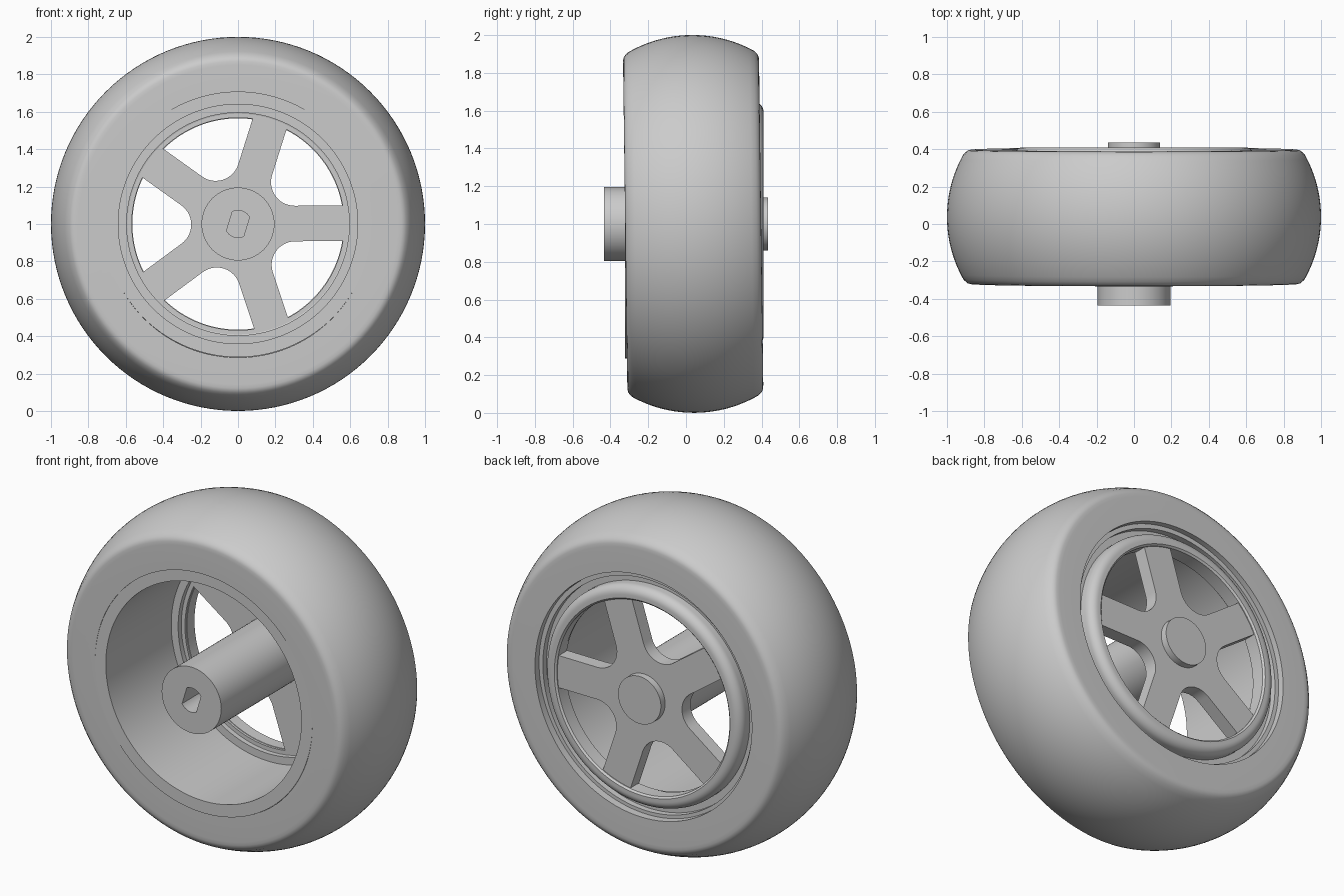
import bpy, bmesh, math
from mathutils import Matrix, Vector

if "Cube" in bpy.data.objects:
    bpy.data.objects.remove(bpy.data.objects["Cube"])

GREY = (0.6, 0.6, 0.6, 1)
mat = bpy.data.materials.new("plain_grey")
mat.use_nodes = True
mat.diffuse_color = GREY
mat.node_tree.nodes["Principled BSDF"].inputs["Base Color"].default_value = GREY


def finish(obj, angle=35):
    """Material and smooth shading with sharp edges."""
    obj.data.materials.clear()
    obj.data.materials.append(mat)
    bpy.ops.object.select_all(action='DESELECT')
    obj.select_set(True)
    bpy.context.view_layer.objects.active = obj
    bpy.ops.object.shade_smooth_by_angle(angle=math.radians(angle))
    return obj


def revolve(name, profile, steps=128):
    """Spin a closed (radius, y) profile around the wheel axle."""
    bm = bmesh.new()
    verts = [bm.verts.new((r, y, 0)) for r, y in profile]
    edges = [bm.edges.new((v, verts[i - 1])) for i, v in enumerate(verts)]
    bmesh.ops.spin(bm, geom=verts + edges, cent=(0, 0, 0), axis=(0, 1, 0),
                   angle=math.tau, steps=steps, use_merge=False)
    bmesh.ops.remove_doubles(bm, verts=bm.verts, dist=0.0001)
    bmesh.ops.recalc_face_normals(bm, faces=bm.faces)
    mesh = bpy.data.meshes.new(name)
    bm.to_mesh(mesh)
    bm.free()
    obj = bpy.data.objects.new(name, mesh)
    bpy.context.collection.objects.link(obj)
    obj.location.z = 1
    return finish(obj)


def plate(name, outlines, y0, y1):
    """Extrude flat (x, z) outlines from y0 to y1; inner outlines become holes."""
    curve = bpy.data.curves.new(name, 'CURVE')
    curve.dimensions = '2D'
    curve.fill_mode = 'BOTH'
    curve.extrude = (y1 - y0) / 2
    for points in outlines:
        spline = curve.splines.new('POLY')
        spline.points.add(len(points) - 1)
        for p, (x, z) in zip(spline.points, points):
            p.co = (x, z, 0, 1)
        spline.use_cyclic_u = True
    obj = bpy.data.objects.new(name, curve)
    bpy.context.collection.objects.link(obj)
    bpy.ops.object.select_all(action='DESELECT')
    obj.select_set(True)
    bpy.context.view_layer.objects.active = obj
    bpy.ops.object.convert(target='MESH')
    obj = bpy.context.object
    bm = bmesh.new()
    bm.from_mesh(obj.data)
    bm.transform(Matrix.Translation((0, (y0 + y1) / 2, 1))
                 @ Matrix.Rotation(math.pi / 2, 4, 'X'))
    bmesh.ops.remove_doubles(bm, verts=bm.verts, dist=0.0001)
    bmesh.ops.recalc_face_normals(bm, faces=bm.faces)
    bm.to_mesh(obj.data)
    bm.free()
    return finish(obj)


def arc(r, a0, a1, n, cx=0, cz=0):
    """Points on an arc, angles in radians."""
    return [(cx + r * math.cos(a0 + (a1 - a0) * i / n),
             cz + r * math.sin(a0 + (a1 - a0) * i / n)) for i in range(n + 1)]


def circle(r, n=64):
    return arc(r, 0, math.tau, n)[:-1]


# Tyre: bulged tread, rounded shoulders, flat sidewalls
FRONT, BACK = -0.322, 0.398
MID = (FRONT + BACK) / 2
half = math.asin(0.335 / 0.68)
tread = arc(0.68, -half, half, 24, 0.32, MID)
shoulder = [(0.899, 0.347), (0.889, 0.355), (0.874, 0.359), (0.855, 0.36)]
tyre = revolve("tyre",
               [(0.71, FRONT)] + [(r, MID - d) for r, d in reversed(shoulder)]
               + tread + [(r, MID + d) for r, d in shoulder] + [(0.71, BACK)])
tyre.rotation_euler.x = math.radians(0.75)

# Rim: deep barrel, inner step, groove and rounded lip at the back
lip = arc(0.05, 0, math.pi / 2, 8, 0.595, 0.36)
revolve("rim", [(0.64, -0.322), (0.712, -0.322), (0.712, 0.36), (0.685, 0.36),
                (0.685, 0.325), (0.645, 0.325)] + lip
        + [(0.575, 0.41), (0.565, 0.40), (0.565, 0.33), (0.595, 0.32),
           (0.595, 0.29), (0.64, 0.29)])

# Spokes: disc pierced by five windows with a rounded inner corner
HALF_WIDTH, FILLET, EDGE = 0.095, 0.126, 0.568
sector = math.pi / 5
centre = (HALF_WIDTH + FILLET) / math.sin(sector)
side = sector - math.asin(HALF_WIDTH / EDGE)
window = (arc(EDGE, -side, side, 16)
          + arc(FILLET, math.pi / 2 + sector, math.pi * 1.5 - sector, 14, centre))
windows = []
for i in range(5):
    turn = Matrix.Rotation(sector * (2 * i + 1) + 0.008, 2)
    windows.append([tuple(turn @ Vector(p)) for p in window])
plate("spokes", [circle(0.59, 128)] + windows, 0.315, 0.395)

# Hub: shaft with a two-flat axle socket, and a round cap behind
flat = math.acos(0.048 / 0.072)
socket = (arc(0.072, flat, math.pi - flat, 10)
          + arc(0.072, math.pi + flat, math.tau - flat, 10))
tilt = Matrix.Rotation(math.radians(-17), 2)
socket = [tuple(tilt @ Vector(p)) for p in socket]
plate("hub_socket", [circle(0.195), socket], -0.435, -0.1)
plate("hub_shaft", [circle(0.195)], -0.1, 0.32)
plate("hub_cap", [circle(0.14)], 0.39, 0.435)
